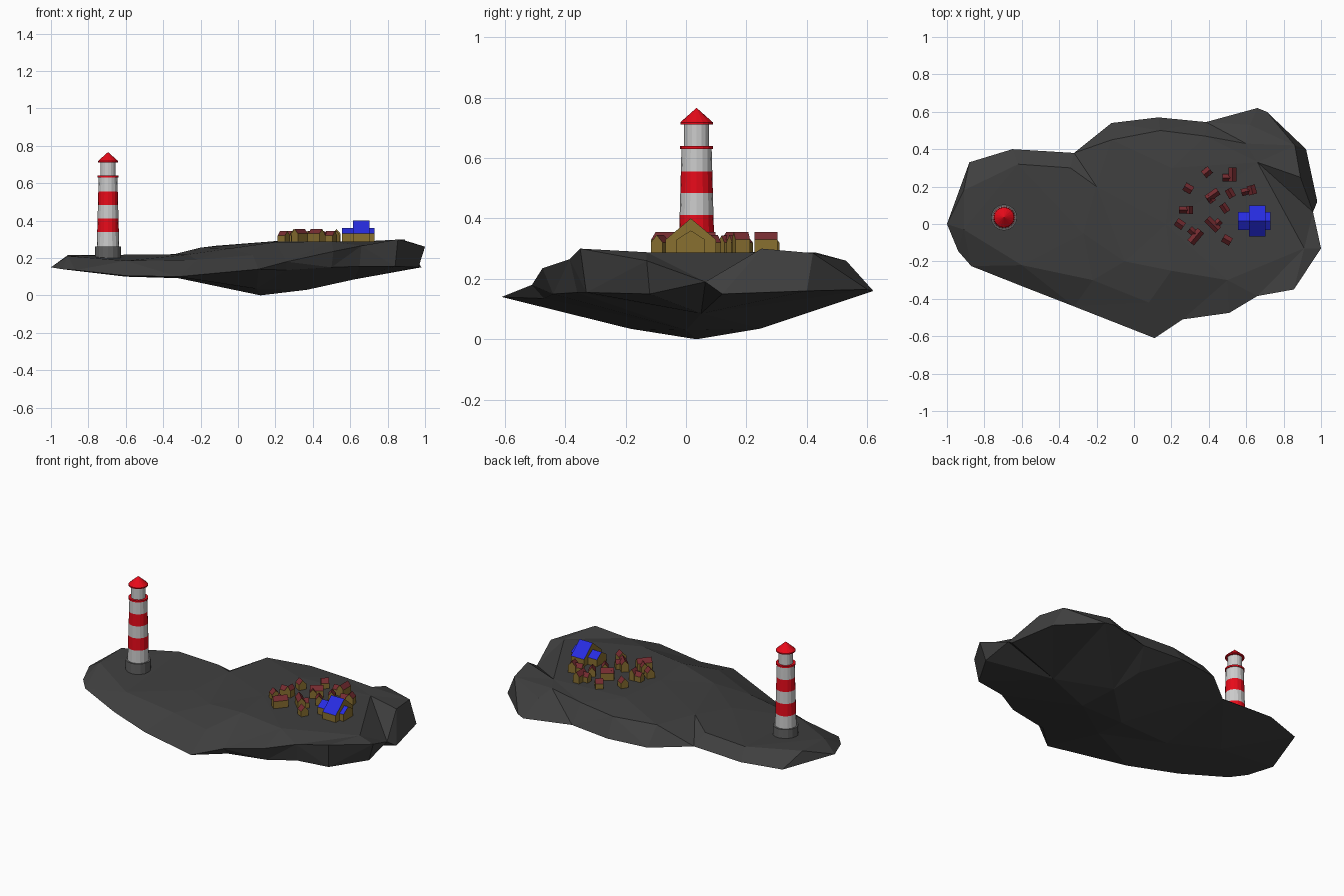
import bpy, math
from mathutils import Vector, Matrix
from mathutils.geometry import delaunay_2d_cdt


def mat(name, r, g, b):
    m = bpy.data.materials.new(name)
    m.diffuse_color = (r, g, b, 1)
    return m


ROCK = mat("rock", .05, .05, .05)
RED = mat("red", .8, .003, .01)
WALL = mat("wall", .25, .16, .03)
TILE = mat("tile", .18, .025, .03)
BLUE = mat("blue", .02, .025, .75)


def add_mesh(name, verts, faces, mats=(), idx=None):
    me = bpy.data.meshes.new(name)
    me.from_pydata(verts, [], faces)
    for m in mats:
        me.materials.append(m)
    for p, i in zip(me.polygons, idx or []):
        p.material_index = i
    me.update()
    ob = bpy.data.objects.new(name, me)
    bpy.context.collection.objects.link(ob)
    return ob


# Island: one shoreline shared by an upper and a lower faceted surface
rim = [(-1, 0, .15), (-.94, -.145, .14), (-.87, -.225, .135), (-.6, -.332, .105),
       (-.32, -.441, .1), (.11, -.61, .14), (.26, -.51, .18), (.51, -.475, .235),
       (.66, -.385, .265), (.855, -.35, .3), (1, -.13, .26), (.957, .064, .19),
       (.98, .12, .15), (.92, .4, .16), (.71, .6, .165), (.66, .62, .16),
       (.385, .545, .165), (.13, .57, .16), (-.12, .54, .16), (-.32, .38, .16),
       (-.65, .4, .16), (-.88, .33, .15)]
top = [(-.91, .18, .215), (-.91, -.03, .21), (-.62, .32, .217), (-.34, .3, .22),
       (-.6, -.22, .185), (-.27, -.05, .218), (-.22, -.3, .19), (-.2, .2, .255),
       (-.12, .45, .265), (.14, .5, .265), (-.05, -.2, .25), (.08, -.42, .215),
       (.2, -.25, .285), (.17, .0, .287), (.2, .3, .29), (.38, .47, .275),
       (.62, .53, .26), (.6, .43, .287), (.66, .33, .288), (.91, -.13, .288),
       (.5, -.3, .288), (.89, .25, .3), (.86, .42, .285)]
bottom = [(.12, .035, 0), (.37, 0, .03), (.35, .245, .035), (.62, .05, .085),
          (.3, .4, .09), (.1, -.185, .035), (-.32, -.1, .092), (-.6, .03, .1),
          (.84, -.33, .155), (.65, -.36, .155), (.5, -.44, .15), (.965, -.12, .15),
          (.26, -.47, .135), (-.1, .3, .09)]
n = len(rim)
verts, faces = rim + top + bottom, []
for pts, shift, up in ((top, 0, True), (bottom, len(top), False)):
    src = rim + pts
    res = delaunay_2d_cdt([Vector(p[:2]) for p in src], [], [list(range(n))], 1, 1e-5)
    for f in res[2]:
        ids = [res[3][i][0] for i in f]
        a, b, c = (Vector(src[i]) for i in ids)
        if ((b - a).cross(c - a).z > 0) != up:
            ids.reverse()
        faces.append([i if i < n else i + shift for i in ids])
add_mesh("island", verts, faces, [ROCK])


# Lighthouse: stacked conical sections
def section(name, r0, r1, z0, z1, m=None):
    bpy.ops.mesh.primitive_cone_add(vertices=16, radius1=r0, radius2=r1, depth=z1 - z0,
                                    location=(-.695, .035, (z0 + z1) / 2))
    ob = bpy.context.object
    ob.name = name
    if m:
        ob.data.materials.append(m)


STONE = mat("stone", .12, .12, .12)
section("lighthouse_base", .07, .07, .18, .262, STONE)
levels = [.262, .338, .412, .484, .556, .63]
radius = lambda z: .06 - .01 * (z - .262) / .368
for i, (a, b) in enumerate(zip(levels, levels[1:])):
    section(f"tower_band_{i}", radius(a), radius(b), a, b, RED if i % 2 else None)
section("gallery", .055, .055, .63, .64, RED)
section("lantern_room", .041, .041, .64, .711)
section("roof_eave", .054, .054, .711, .718, RED)
section("lantern_roof", .054, 0, .718, .766, RED)


# Houses: gabled blocks with the ridge along local x
def house(name, x, y, length, width, deg, wall=.32, ridge=.345, roof=TILE):
    l, w = length / 2, width / 2
    prof = [(-w, .27), (w, .27), (w, wall), (0, ridge), (-w, wall)]
    M = Matrix.Translation((x, y, 0)) @ Matrix.Rotation(math.radians(deg), 4, 'Z')
    v = [M @ Vector((s * l, a, b)) for s in (-1, 1) for a, b in prof]
    f = [(4, 3, 2, 1, 0), (5, 6, 7, 8, 9)]
    f += [(i, (i + 1) % 5, (i + 1) % 5 + 5, i + 5) for i in range(5)]
    add_mesh(name, v, f, [WALL, roof], [0, 0, 0, 0, 1, 1, 0])


house("hall_long", .643, .016, .175, .094, 0, .33, .36, BLUE)
house("hall_tall", .66, .016, .088, .167, 0, .33, .4, BLUE)

plain = [(.39, .277, .045, .045, 40), (.29, .19, .048, .045, -30), (.515, .165, .05, .04, 120),
         (.485, .085, .05, .038, 125), (.245, 0, .048, .045, -35), (.497, -.085, .048, .045, -30)]
for i, p in enumerate(plain):
    house(f"house_{i}", *p)

# L-shaped houses: a taller block with a lower wing
winged = [(.527, .265, .075, .042, 90, (-.018, .03), 90), (.42, .155, .075, .042, 35, (-.02, -.01), 90),
          (.63, .182, .05, .045, 105, (0, .035), 90), (.298, .075, .045, .035, 90, (0, .035), 90),
          (.42, -.002, .085, .042, 135, (-.015, -.022), 90), (.33, -.068, .085, .045, 50, (.01, .03), 90)]
for i, (x, y, l, w, deg, off, turn) in enumerate(winged):
    house(f"winged_house_{i}", x, y, l, w, deg, .33, .355)
    o = Matrix.Rotation(math.radians(deg), 2) @ Vector(off)
    house(f"wing_{i}", x + o.x, y + o.y, .045, .038, deg + turn, .32, .343)
